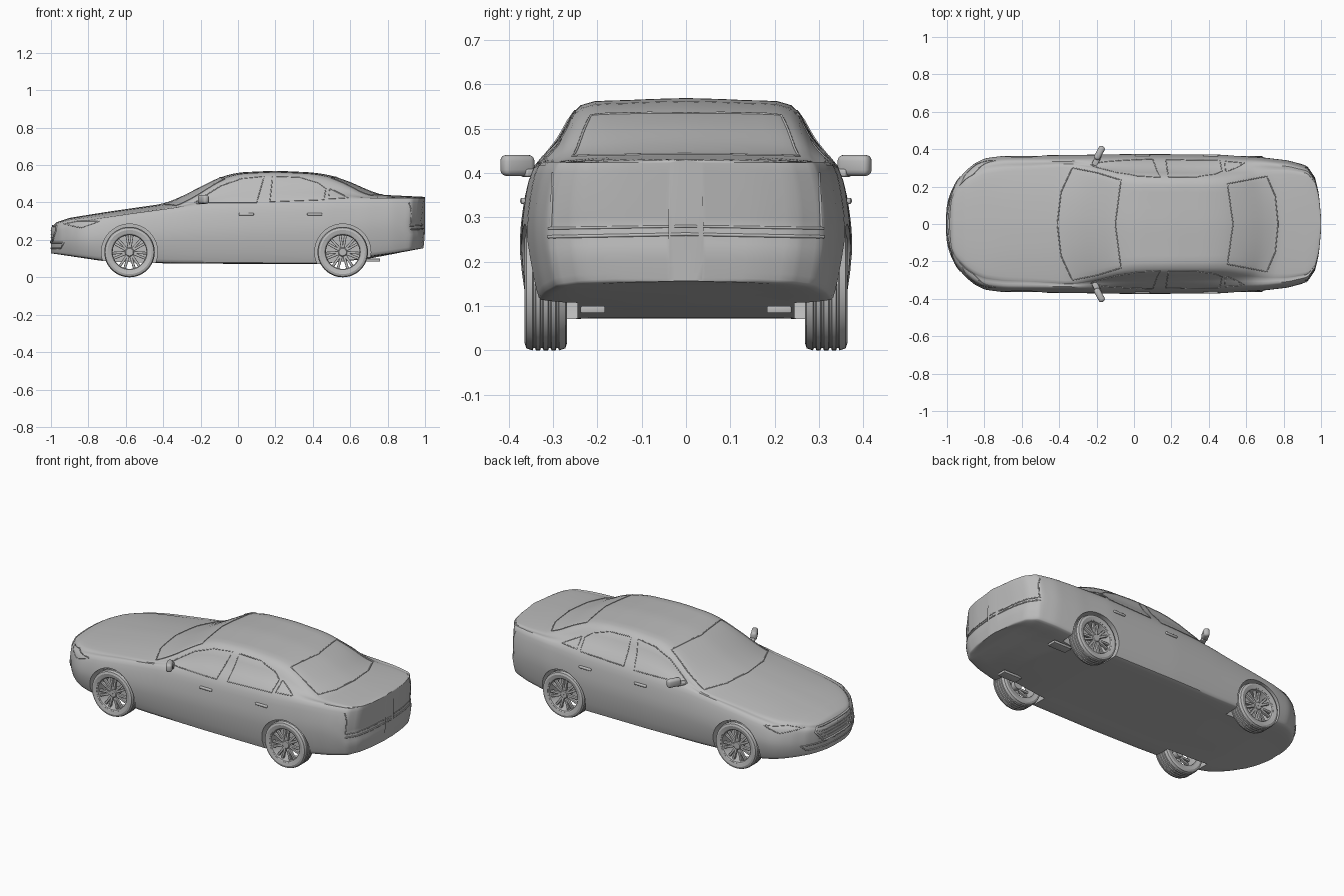
import bpy, bmesh, math
from mathutils import Vector, Matrix
from mathutils.bvhtree import BVHTree

if "Cube" in bpy.data.objects:
    bpy.data.objects.remove(bpy.data.objects["Cube"])

paint = bpy.data.materials.new("plain grey")
paint.use_nodes = True
GREY = (0.5, 0.5, 0.5, 1)
paint.diffuse_color = GREY
paint.node_tree.nodes["Principled BSDF"].inputs["Base Color"].default_value = GREY


def finish(name, bm, angle=35):
    bmesh.ops.recalc_face_normals(bm, faces=bm.faces)
    mesh = bpy.data.meshes.new(name)
    bm.to_mesh(mesh)
    bm.free()
    mesh.materials.append(paint)
    ob = bpy.data.objects.new(name, mesh)
    bpy.context.collection.objects.link(ob)
    bpy.ops.object.select_all(action='DESELECT')
    ob.select_set(True)
    bpy.context.view_layer.objects.active = ob
    bpy.ops.object.shade_smooth_by_angle(angle=math.radians(angle))
    return ob


def box(bm, size, matrix, bevel=0.0):
    made = bmesh.ops.create_cube(bm, size=1, matrix=matrix @ Matrix.Diagonal((*size, 1)))
    if bevel:
        edges = {e for v in made["verts"] for e in v.link_edges}
        bmesh.ops.bevel(bm, geom=list(edges), offset=bevel, segments=3, profile=0.5, affect='EDGES')


# Body outlines along the length: (x, value)
WIDTH = [(-1, .04), (-.995, .1), (-.98, .16), (-.95, .225), (-.9, .285), (-.85, .325), (-.8, .35), (-.7, .365),
         (0, .374), (.5, .37), (.75, .357), (.85, .34), (.93, .31), (.97, .25), (.99, .16), (1, .04)]
FLOOR = [(-1, .13), (-.7, .085), (-.4, .075), (.45, .072), (.7, .1), (1, .157)]
BELT = [(-1, .25), (-.9, .28), (-.6, .335), (-.35, .375), (0, .395), (.5, .41), (.8, .418), (1, .418)]
TOP = [(-1, .265), (-.97, .295), (-.9, .318), (-.7, .35), (-.4, .393), (-.3, .432), (-.2, .485), (-.1, .535),
       (0, .561), (.2, .57), (.4, .561), (.5, .545), (.6, .51), (.7, .465), (.77, .441), (1, .43)]
ROOF = [(-1, .75), (-.6, .78), (-.4, .83), (-.1, .67), (0, .64), (.5, .63), (.7, .7), (.8, .76), (1, .85)]
DROP = [(-1, .008), (-.7, .018), (0, .016), (.5, .016), (1, .006)]
BOW = [(-1, 0), (-.75, 0), (-.4, .65), (.15, 0), (.4, 0), (.72, -.7), (.92, 0), (1, 0)]


def linear(table, x):
    x = max(-1, min(1, x))
    for (a, p), (b, q) in zip(table, table[1:]):
        if x <= b:
            return p + (q - p) * (x - a) / (b - a)
    return table[-1][1]


def look(table, x):
    d = .035 * (1 - x * x)
    return sum(linear(table, x + k * d) for k in (-1, 0, 1)) / 3


def smooth_path(points, steps):
    pts = [points[0]] + points + [points[-1]]
    out = []
    for a, b, c, d in zip(pts, pts[1:], pts[2:], pts[3:]):
        for i in range(steps):
            t = i / steps
            out.append(.5 * (2 * b + (c - a) * t + (2 * a - 5 * b + 4 * c - d) * t * t
                             + (3 * b - a - 3 * c + d) * t ** 3))
    return out + [points[-1]]


def section(x):
    w, f, b, top = (look(t, x) for t in (WIDTH, FLOOR, BELT, TOP))
    yr, drop = w * look(ROOF, x), look(DROP, x)
    edge = max(top - drop, b + .002)
    h = b - f
    half = [(0, f), (.5 * w, f), (.87 * w, f), (.95 * w, f + .02), (w, f + .45 * h), (.985 * w, f + .75 * h),
            (.93 * w, b), ((.9 * w + yr) / 2 + .008 * w, (b + edge) / 2), (yr, edge),
            (.55 * yr, edge + .72 * (top - edge)), (0, top)]
    half = smooth_path([Vector(p) for p in half], 3)
    ring = half + [Vector((-p.x, p.y)) for p in half[-2:0:-1]]
    out = []
    for y, z in ring:
        px = x + look(BOW, x) * y * y
        tail = max(0, min(1, (x - .85) / .1))
        px -= tail * (.09 * max(0, .42 - z) if z > .265 else .001 + .12 * max(0, .22 - z))
        out.append((px, y, z))
    return out


# Body shell lofted from nose to tail
bm = bmesh.new()
COUNT = 100
rings = [[bm.verts.new(p) for p in section(-math.cos(math.pi * i / COUNT))] for i in range(COUNT + 1)]
for r, s in zip(rings, rings[1:]):
    for i in range(len(r)):
        j = (i + 1) % len(r)
        bm.faces.new((r[i], r[j], s[j], s[i]))
bm.faces.new(rings[0])
bm.faces.new(rings[-1])
bmesh.ops.recalc_face_normals(bm, faces=bm.faces)
skin = BVHTree.FromBMesh(bm)
body = finish("body", bm, 40)

# Wheel wells
AXLES, WHEEL_Z = (-.58, .56), .135
bm = bmesh.new()
for ax in AXLES:
    for side in (-1, 1):
        bmesh.ops.create_cone(bm, cap_ends=True, segments=48, radius1=.15, radius2=.15, depth=.2,
                              matrix=Matrix.Translation((ax, side * .345, WHEEL_Z)) @ Matrix.Rotation(math.pi / 2, 4, 'X'))
cutter = finish("wheel_well_cutter", bm)
cutter.hide_render = True
cut = body.modifiers.new("wells", 'BOOLEAN')
cut.object = cutter
cut.operation = 'DIFFERENCE'
cut.solver = 'EXACT'
bpy.context.view_layer.objects.active = body
bpy.ops.object.modifier_apply(modifier="wells")
bpy.data.objects.remove(cutter)
bpy.ops.object.select_all(action='DESELECT')
body.select_set(True)
bpy.ops.object.shade_smooth_by_angle(angle=math.radians(40))


# Seams and trims: thin beads laid on the shell
def seam(name, points, direction, closed=False, radius=.003):
    d = Vector(direction)
    pts = [Vector(p) for p in points] + ([Vector(points[0])] if closed else [])
    path = []
    for a, b in zip(pts, pts[1:]):
        n = max(2, int((b - a).length / .02))
        path += [a.lerp(b, i / n) for i in range(n)]
    if not closed:
        path.append(pts[-1])
    hits = [skin.ray_cast(p - d * 2, d)[0] for p in path]
    hits = [h for h in hits if h]
    curve = bpy.data.curves.new(name, 'CURVE')
    curve.dimensions = '3D'
    curve.bevel_depth = radius
    curve.bevel_resolution = 1
    line = curve.splines.new('POLY')
    line.points.add(len(hits) - 1)
    for p, h in zip(line.points, hits):
        p.co = (*h, 1)
    line.use_cyclic_u = closed
    curve.materials.append(paint)
    bpy.context.collection.objects.link(bpy.data.objects.new(name, curve))


def mirrored(points):
    return points + [(x, -y, z) for x, y, z in reversed(points)]


SIDE_SEAMS = {
    "front_window_trim": [(-.23, .4), (-.17, .44), (-.09, .49), (.02, .528), (.14, .54), (.1, .4)],
    "rear_window_trim": [(.17, .405), (.185, .54), (.33, .535), (.43, .505), (.47, .475), (.46, .415)],
    "quarter_window_trim": [(.485, .42), (.49, .475), (.59, .425)],
    "headlight_trim": [(-.93, .285), (-.86, .3), (-.74, .3), (-.84, .265)],
}
for name, pts in SIDE_SEAMS.items():
    for label, side in (("left", 1), ("right", -1)):
        seam(f"{label}_{name}", [(x, 0, z) for x, z in pts], (0, -side, 0), True, .0025)
seam("windshield_trim", mirrored([(-.41, 0, 0), (-.39, .17, 0), (-.33, .3, 0), (-.2, .275, 0), (-.07, .235, 0), (-.1, 0, 0)]),
     (0, 0, -1), True)
seam("rear_glass_trim", mirrored([(.77, 0, 0), (.755, .15, 0), (.71, .255, 0), (.5, .215, 0), (.53, 0, 0)]), (0, 0, -1), True)
seam("grille_frame", mirrored([(0, .15, .275), (0, .17, .25), (0, .12, .19)]), (1, 0, 0), True, .006)
for i in range(3):
    seam("grille_bar", [(0, -.15, .212 + .018 * i), (0, .15, .212 + .018 * i)], (1, 0, 0), False, .002)
seam("lower_intake", mirrored([(0, .25, .185), (0, .22, .155)]), (1, 0, 0), True, .004)
seam("rear_bumper_edge", [(0, -.31, .256), (0, 0, .262), (0, .31, .256)], (-1, 0, 0), False, .004)
seam("boot_lid_edge", [(0, -.31, .275), (0, 0, .28), (0, .31, .275)], (-1, 0, 0))
for side in (-1, 1):
    seam("tail_lamp_edge", [(0, side * .305, .28), (0, side * .3, .4)], (-1, 0, 0))

# Door handles and mirrors
bm = bmesh.new()
for side in (-1, 1):
    for x in (.045, .41):
        spot = skin.ray_cast(Vector((x, side, .337)), Vector((0, -side, 0)))[0]
        box(bm, (.08, .018, .014), Matrix.Translation(spot), .005)
finish("door_handles", bm)
bm = bmesh.new()
for side in (-1, 1):
    turn = Matrix.Rotation(side * -.5, 4, 'Z')
    box(bm, (.035, .08, .048), Matrix.Translation((-.185, side * .38, .417)) @ turn, .014)
    box(bm, (.03, .06, .018), Matrix.Translation((-.2, side * .34, .4)) @ turn, .005)
finish("door_mirrors", bm)

# Exhaust tips
bm = bmesh.new()
for side in (-1, 1):
    box(bm, (.12, .055, .016), Matrix.Translation((.7, side * .21, .092)), .003)
finish("exhaust_tips", bm)


# Wheels: lathed tyre, rim and hub, then seven twin spokes
def lathe(bm, profile, closed, segments=48):
    loops = []
    for i in range(segments):
        a = 2 * math.pi * i / segments
        loops.append([bm.verts.new((r * math.cos(a), y, r * math.sin(a))) for r, y in profile])
    n = len(profile)
    for i in range(segments):
        p, q = loops[i], loops[(i + 1) % segments]
        for j in range(n if closed else n - 1):
            k = (j + 1) % n
            bm.faces.new((p[j], p[k], q[k], q[j]))


tread = [(.118, -.048), (.13, -.044)]
for g in (-.026, -.009, .009, .026):
    tread += [(.135, g - .004), (.13, g - .002), (.13, g + .002), (.135, g + .004)]
tread += [(.13, .044), (.118, .048), (.1, .044), (.1, -.044)]
for ax, axle in zip(AXLES, ("front", "rear")):
    for side, label in ((1, "left"), (-1, "right")):
        bm = bmesh.new()
        lathe(bm, tread, True)
        lathe(bm, [(.102, -.044), (.102, .044), (.094, .04), (.09, .03), (.092, -.044)], True)
        lathe(bm, [(.001, .036), (.02, .036), (.026, .03), (.026, -.01), (.001, -.01)], False, 24)
        for k in range(7):
            for lean in (-.16, .16):
                spin = Matrix.Rotation(2 * math.pi * (k + .25) / 7 + lean, 4, 'Y')
                box(bm, (.085, .016, .014), spin @ Matrix.Translation((.055, .024, 0)), .003)
        bmesh.ops.transform(bm, verts=bm.verts, matrix=Matrix.Translation((ax, side * .316, WHEEL_Z))
                            @ Matrix.Diagonal((1, side, 1, 1)))
        finish(f"{axle}_{label}_wheel", bm, 30)
